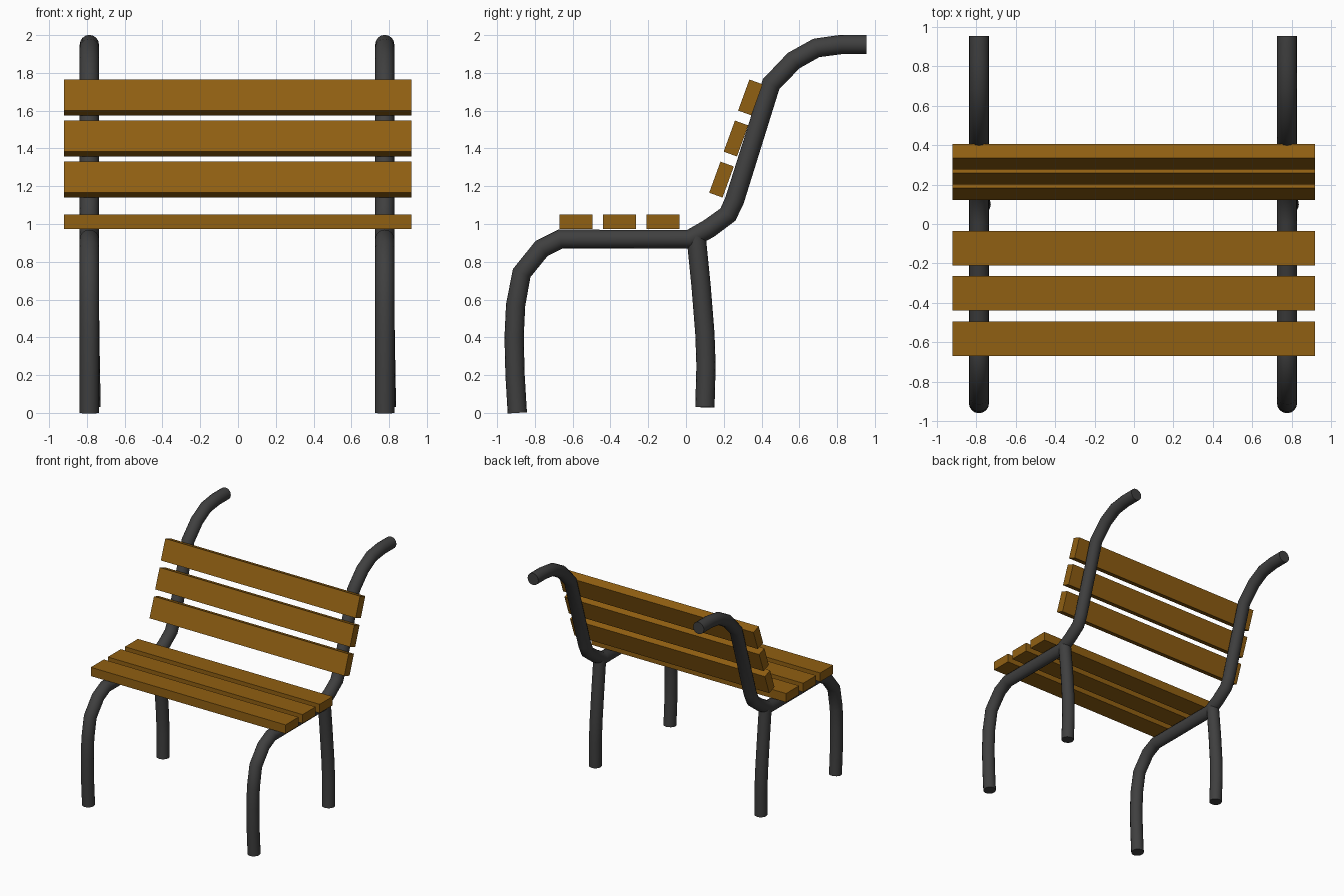
import bpy
import math

if "Cube" in bpy.data.objects:
    bpy.data.objects.remove(bpy.data.objects["Cube"])


def material(name, color):
    m = bpy.data.materials.new(name)
    m.diffuse_color = (*color, 1)
    m.use_nodes = True
    m.node_tree.nodes["Principled BSDF"].inputs["Base Color"].default_value = m.diffuse_color
    return m


iron = material("dark_iron", (0.05, 0.05, 0.05))
wood = material("wood", (0.28, 0.115, 0.006))


def tube(name, points, radius=0.051):
    """Capped round tube swept along a list of points."""
    cu = bpy.data.curves.new(name, 'CURVE')
    cu.dimensions = '3D'
    cu.bevel_depth = radius
    cu.bevel_resolution = 6
    cu.use_fill_caps = True
    sp = cu.splines.new('POLY')
    sp.points.add(len(points) - 1)
    for p, co in zip(sp.points, points):
        p.co = (*co, 1)
    ob = bpy.data.objects.new(name, cu)
    bpy.context.collection.objects.link(ob)
    bpy.ops.object.select_all(action='DESELECT')
    bpy.context.view_layer.objects.active = ob
    ob.select_set(True)
    bpy.ops.object.convert(target='MESH')
    ob = bpy.context.object
    ob.name = name
    ob.data.materials.clear()
    ob.data.materials.append(iron)
    bpy.ops.object.shade_smooth_by_angle(angle=math.radians(40))
    return ob


def slat(name, y, z, depth, height, tilt=0):
    """Plank running across the bench."""
    bpy.ops.mesh.primitive_cube_add(size=1, location=(-0.002, y, z),
                                    rotation=(tilt, 0, 0))
    ob = bpy.context.object
    ob.name = name
    ob.scale = (1.84, depth, height)
    bpy.ops.object.transform_apply(location=False, rotation=False, scale=True)
    ob.data.materials.append(wood)


# side profile (y, z): front leg, seat rail, back rest and curled top
frame = [(-0.893, 0), (-0.905, 0.2), (-0.91, 0.4), (-0.902, 0.57), (-0.87, 0.74),
         (-0.765, 0.87), (-0.665, 0.92), (0.02, 0.92), (0.12, 0.975),
         (0.222, 1.05), (0.257, 1.125), (0.45, 1.74), (0.57, 1.865),
         (0.69, 1.932), (0.82, 1.95), (0.955, 1.95)]
# rear leg (x offset, y, z)
rear = [(0, 0.053, 0.94), (0, 0.08, 0.67), (0.002, 0.1, 0.42),
        (0.005, 0.106, 0.25), (0.009, 0.1, 0.03)]

for side, x in (("left", -0.787), ("right", 0.777)):
    tube("side_frame_" + side, [(x, y, z) for y, z in frame])
    tube("rear_leg_" + side, [(x + dx, y, z) for dx, y, z in rear])

# seat and back planks
for i in range(3):
    slat(f"seat_slat_{i + 1}", -0.582 + 0.23 * i, 1.012, 0.175, 0.075)
    slat(f"back_slat_{i + 1}", 0.188 + 0.0765 * i, 1.235 + 0.2175 * i,
         0.075, 0.175, math.radians(-20))
